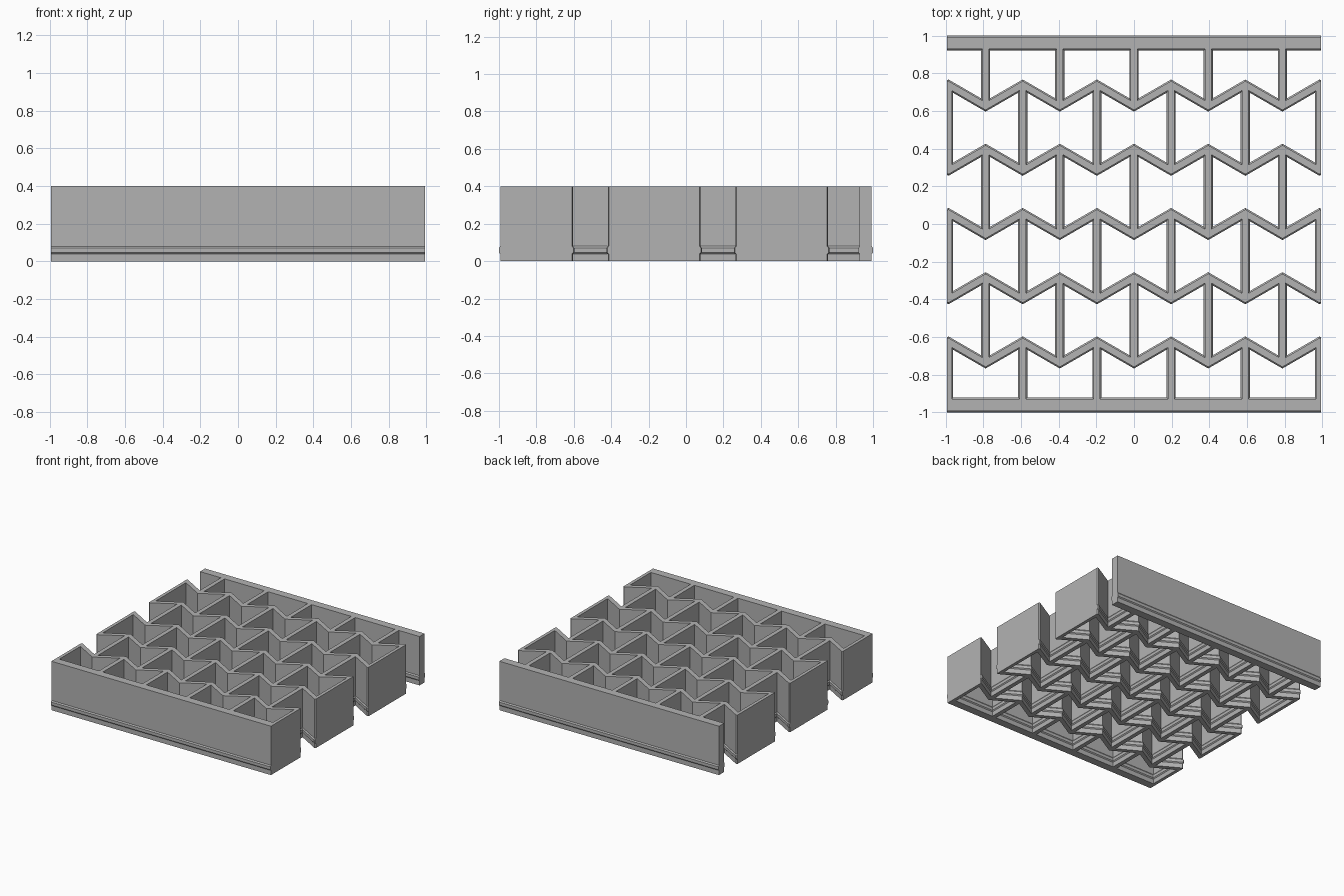
import bpy
import bmesh
import math

cube = bpy.data.objects.get("Cube")
if cube:
    bpy.data.objects.remove(cube, do_unlink=True)

# Main dimensions
HEIGHT = 0.4
HALF_X = 0.994          # lattice is cut flat at the sides
HALF_Y = 0.993          # outer faces of the end bars
BAR_INNER = 0.928       # inner faces of the end bars
PITCH = 0.197           # spacing between neighbouring wall joints
ROW_STEP = 0.341        # spacing between zigzag walls
HALF_WALL = 0.0175
RIDGE = 0.007           # walls swell slightly near the base
SLOPE = math.tan(math.radians(30))
AMP = PITCH * SLOPE / 2

# Wall swelling at each height
SECTIONS = [(0, 0), (0.038, 0), (0.046, RIDGE), (0.07, RIDGE), (0.08, 0), (HEIGHT, 0)]

grey = bpy.data.materials.new("plain grey")
grey.use_nodes = True
grey.diffuse_color = (0.45, 0.45, 0.45, 1)
grey.node_tree.nodes["Principled BSDF"].inputs["Base Color"].default_value = (0.45, 0.45, 0.45, 1)


def loft(bm, rings):
    """Closed solid through stacked rings of equal point count."""
    loops = [[bm.verts.new(co) for co in ring] for ring in rings]
    n = len(loops[0])
    for low, high in zip(loops, loops[1:]):
        for i in range(n):
            j = (i + 1) % n
            bm.faces.new((low[i], low[j], high[j], high[i]))
    bm.faces.new(loops[0][::-1])
    bm.faces.new(loops[-1])


def make_object(name, bm):
    bmesh.ops.recalc_face_normals(bm, faces=bm.faces)
    mesh = bpy.data.meshes.new(name)
    bm.to_mesh(mesh)
    bm.free()
    mesh.materials.append(grey)
    obj = bpy.data.objects.new(name, mesh)
    bpy.context.collection.objects.link(obj)
    return obj


def cell_outline(cx, upper, lower, swell):
    """Bow-tie opening; a missing zigzag is replaced by a straight end bar."""
    w = HALF_WALL + swell
    rise = w / math.cos(math.radians(30))
    side = PITCH - w
    if upper is None:
        top_end = top_mid = BAR_INNER - swell
    else:
        top_end = upper + AMP - SLOPE * w - rise
        top_mid = upper - AMP - rise
    if lower is None:
        low_end = low_mid = swell - BAR_INNER
    else:
        low_end = lower - AMP + SLOPE * w + rise
        low_mid = lower + AMP + rise
    return [(cx - side, low_end), (cx, low_mid), (cx + side, low_end),
            (cx + side, top_end), (cx, top_mid), (cx - side, top_end)]


# Solid block with the swollen band along the end bars
bm = bmesh.new()
loft(bm, [[(sx * HALF_X, sy * (HALF_Y + s), z)
           for sx, sy in ((-1, -1), (1, -1), (1, 1), (-1, 1))] for z, s in SECTIONS])
lattice = make_object("lattice_panel", bm)

# Openings between the walls, in staggered rows
bm = bmesh.new()
rows = [None] + [ROW_STEP * k for k in (2, 1, 0, -1, -2)] + [None]
cut_sections = [(-0.05, 0)] + SECTIONS[1:-1] + [(HEIGHT + 0.05, 0)]
for i, (upper, lower) in enumerate(zip(rows, rows[1:])):
    centres = range(-5, 6, 2) if i % 2 == 0 else range(-4, 5, 2)
    for k in centres:
        loft(bm, [[(x, y, z) for x, y in cell_outline(k * PITCH, upper, lower, s)]
                  for z, s in cut_sections])
cutter = make_object("cell_cutter", bm)

# Cut the openings
cut = lattice.modifiers.new("cells", 'BOOLEAN')
cut.operation = 'DIFFERENCE'
cut.solver = 'EXACT'
cut.object = cutter
bpy.context.view_layer.objects.active = lattice
lattice.select_set(True)
bpy.ops.object.modifier_apply(modifier=cut.name)
bpy.data.objects.remove(cutter, do_unlink=True)
